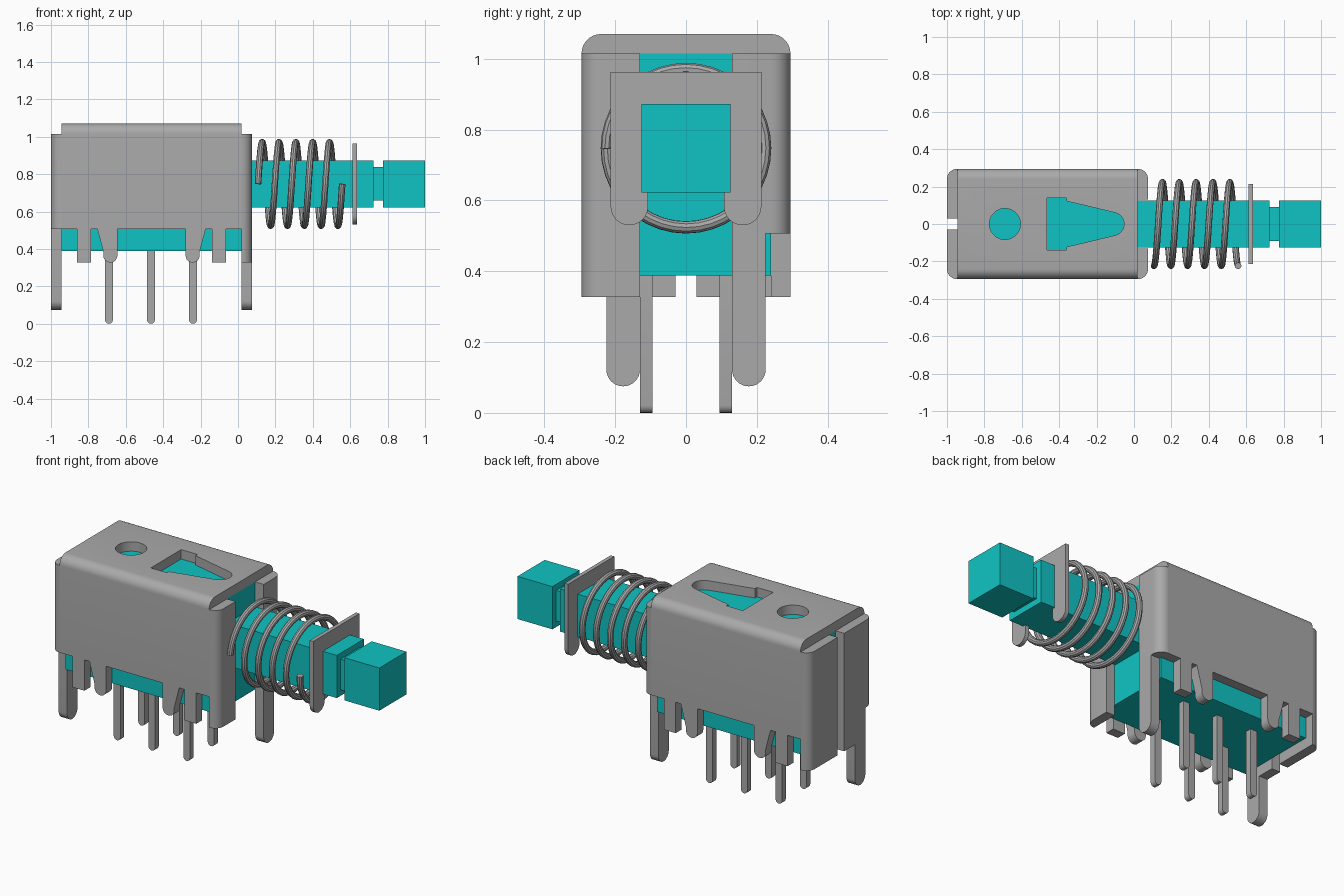
import bpy, bmesh, math
from mathutils import Vector

if "Cube" in bpy.data.objects:
    bpy.data.objects.remove(bpy.data.objects["Cube"])


def material(name, rgb):
    m = bpy.data.materials.new(name)
    m.use_nodes = True
    m.diffuse_color = (*rgb, 1)
    m.node_tree.nodes["Principled BSDF"].inputs["Base Color"].default_value = (*rgb, 1)
    return m


GREY = material("steel grey", (0.40, 0.40, 0.40))
TEAL = material("turquoise plastic", (0.005, 0.55, 0.55))


def arc(cx, cy, r, a0, a1, n=8):
    return [(cx + r * math.cos(math.radians(a0 + (a1 - a0) * i / n)),
             cy + r * math.sin(math.radians(a0 + (a1 - a0) * i / n))) for i in range(n + 1)]


def rect(x0, x1, y0, y1):
    return [(x0, y0), (x1, y0), (x1, y1), (x0, y1)]


def smooth(ob):
    bpy.ops.object.select_all(action='DESELECT')
    ob.select_set(True)
    bpy.context.view_layer.objects.active = ob
    bpy.ops.object.shade_smooth_by_angle(angle=math.radians(35))


def prism(name, outline, axis, lo, hi, mat, rounded=True):
    """Extrude a 2D outline along an axis from lo to hi."""
    place = {'x': lambda p, t: (t, p[0], p[1]),
             'y': lambda p, t: (p[0], t, p[1]),
             'z': lambda p, t: (p[0], p[1], t)}[axis]
    bm = bmesh.new()
    face = bm.faces.new([bm.verts.new(place(p, lo)) for p in outline])
    new = bmesh.ops.extrude_face_region(bm, geom=[face])["geom"]
    bmesh.ops.translate(bm, vec=Vector(place((0, 0), hi - lo)),
                        verts=[v for v in new if isinstance(v, bmesh.types.BMVert)])
    bmesh.ops.recalc_face_normals(bm, faces=bm.faces)
    me = bpy.data.meshes.new(name)
    bm.to_mesh(me)
    bm.free()
    me.materials.append(mat)
    ob = bpy.data.objects.new(name, me)
    bpy.context.collection.objects.link(ob)
    if rounded:
        smooth(ob)
    return ob


def block(name, x, y, z, mat):
    return prism(name, rect(*x, *y), 'z', *z, mat, rounded=False)


# Main dimensions
BACK, FRONT = -0.945, 0.02          # ends of the channel
MID = (BACK + FRONT) / 2
T = 0.055                           # sheet thickness
IN, OUT = 0.24, 0.295               # inner and outer half width
SIDE_Z, FLANGE_Z, TOP_IN, TOP = 0.507, 0.327, 1.015, 1.07

# Folded cover with rounded long edges
profile = ([(OUT, SIDE_Z)] + arc(IN, TOP_IN, T, 0, 90) + arc(-IN, TOP_IN, T, 90, 180)
           + [(-OUT, SIDE_Z), (-IN, SIDE_Z), (-IN, TOP_IN), (IN, TOP_IN), (IN, SIDE_Z)])
cover = prism("cover", profile, 'x', BACK, FRONT, GREY, rounded=False)

# Round and arrow-shaped openings in the top
arrow = ([(-0.465, 0.14), (-0.465, -0.14), (-0.36, -0.14), (-0.36, -0.122)]
         + arc(-0.115, 0, 0.062, -76, 76, 12) + [(-0.36, 0.122), (-0.36, 0.14)])
for outline in (arc(-0.69, 0, 0.083, 0, 352.5, 47), arrow):
    cutter = prism("opening_cutter", outline, 'z', 1.0, 1.1, GREY, rounded=False)
    cutter.hide_render = True
    mod = cover.modifiers.new("opening", 'BOOLEAN')
    mod.operation, mod.solver, mod.object = 'DIFFERENCE', 'EXACT', cutter
    bpy.context.view_layer.objects.active = cover
    bpy.ops.object.modifier_apply(modifier=mod.name)
    bpy.data.objects.remove(cutter)
smooth(cover)

# End flanges folded round the corners; legs on two opposite corners
for end, sx, xe, gap in (("front", 1, FRONT, 0.13), ("back", -1, BACK, 0.03)):
    for side, sy in (("left", 1), ("right", -1)):
        plan = [(0, gap), (T, gap)] + arc(0, IN, T, 0, 90)
        plan = [(xe + sx * x, sy * y) for x, y in plan]
        has_leg = sx == sy
        prism(f"{end}_{side}_flange", plan, 'z', SIDE_Z if has_leg else FLANGE_Z, TOP_IN, GREY)
        if has_leg:
            leg = [(0.225, SIDE_Z)] + arc(0.1775, 0.1225, 0.0475, 0, -180, 16) + [(0.13, FLANGE_Z)]
            if gap < 0.13:
                leg.append((gap, FLANGE_Z))
            leg.append((gap, SIDE_Z))
            prism(f"{end}_{side}_leg", [(sy * y, z) for y, z in leg], 'x',
                  *sorted((xe, xe + sx * T)), GREY)

# Small tabs hanging below both side walls
square_tab = rect(-0.862, -0.785, FLANGE_Z, SIDE_Z)
round_tab = ([(-0.645, SIDE_Z), (-0.752, SIDE_Z), (-0.72, 0.385)]
             + arc(-0.6825, 0.365, 0.0375, 180, 360, 12))
for side, sy in (("left", 1), ("right", -1)):
    for end, mirror in (("back", False), ("front", True)):
        for kind, tab in (("square", square_tab), ("round", round_tab)):
            pts = [(2 * MID - x if mirror else x, z) for x, z in tab]
            prism(f"{side}_{end}_{kind}_tab", pts, 'y', *sorted((sy * IN, sy * OUT)), GREY)

# Plastic core, plunger and knob
block("core", (BACK, FRONT), (-IN, IN), (0.388, TOP_IN), TEAL)
block("plunger", (FRONT, 0.725), (-0.125, 0.125), (0.623, 0.872), TEAL)
block("plunger_neck", (0.725, 0.775), (-0.09, 0.09), (0.658, 0.837), TEAL)
block("knob", (0.775, 1.0), (-0.125, 0.125), (0.623, 0.872), TEAL)

# Two rows of contact pins
for i, x in enumerate((-0.69, -0.4655, -0.241)):
    pin = [(x + 0.021, 0.39), (x - 0.021, 0.39)] + arc(x, 0.021, 0.021, 180, 360)
    for side, y in (("left", 0.095), ("right", -0.13)):
        prism(f"{side}_pin_{i + 1}", pin, 'y', y, y + 0.035, GREY)

# Forked retaining clip
fork = ([(-0.213, 0.963)] + arc(-0.16, 0.583, 0.053, 180, 360, 12) + [(-0.107, 0.84), (0.107, 0.84)]
        + arc(0.16, 0.583, 0.053, 180, 360, 12) + [(0.213, 0.963)])
prism("retaining_clip", fork, 'x', 0.612, 0.635, GREY)

# Return spring: five turns of round wire
curve = bpy.data.curves.new("spring", 'CURVE')
curve.dimensions = '3D'
curve.bevel_depth, curve.bevel_resolution, curve.use_fill_caps = 0.0175, 3, True
STEPS = 5 * 40
line = curve.splines.new('POLY')
line.points.add(STEPS)
for i, p in enumerate(line.points):
    a = 2 * math.pi * i / 40
    p.co = (0.107 + 0.09 * i / 40, -0.2235 * math.cos(a), 0.7475 + 0.2235 * math.sin(a), 1)
spring = bpy.data.objects.new("spring", curve)
bpy.context.collection.objects.link(spring)
curve.materials.append(GREY)
bpy.ops.object.select_all(action='DESELECT')
spring.select_set(True)
bpy.context.view_layer.objects.active = spring
bpy.ops.object.convert(target='MESH')
smooth(bpy.context.view_layer.objects.active)
